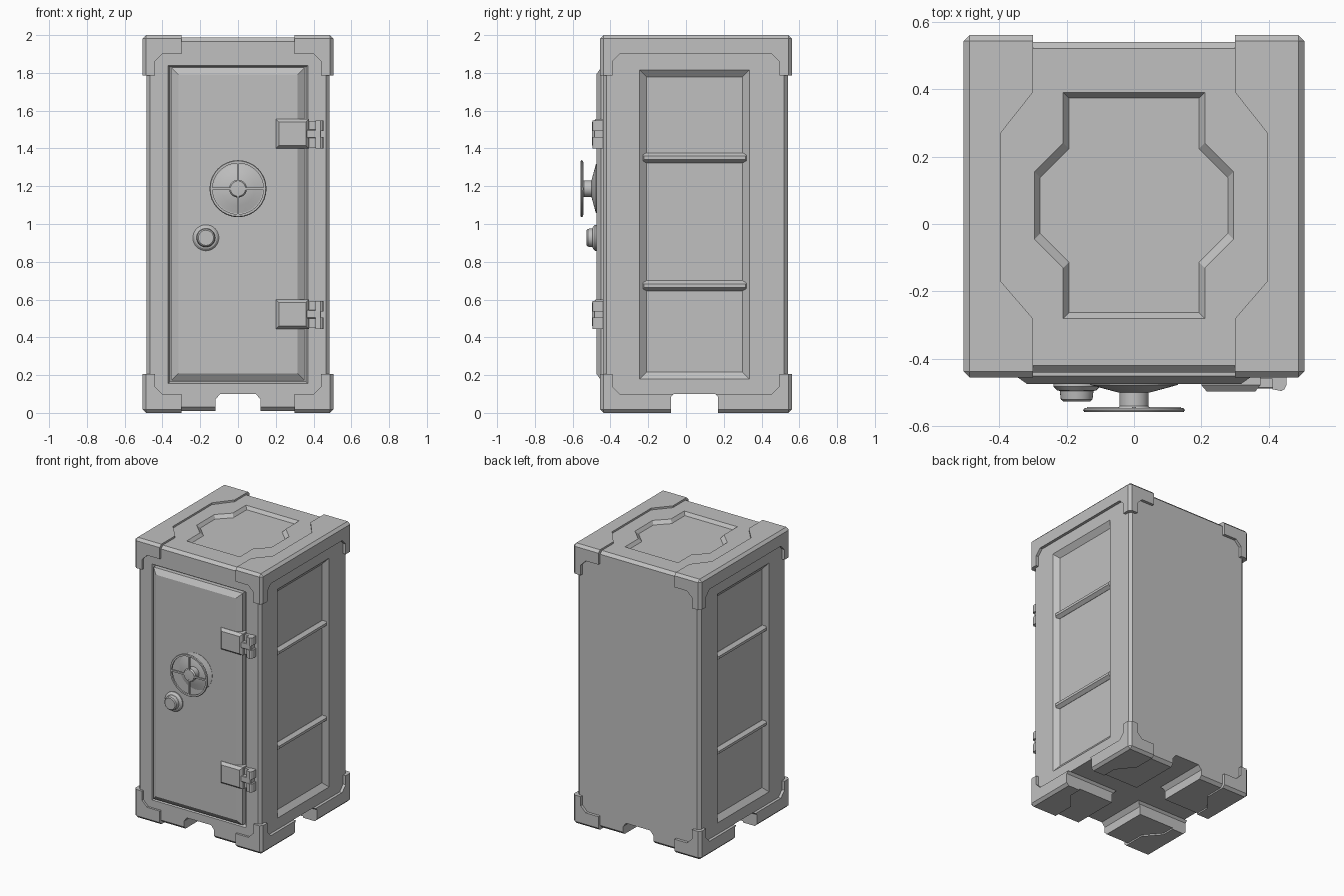
import bpy, bmesh, math
from mathutils import Matrix

if "Cube" in bpy.data.objects:
    bpy.data.objects.remove(bpy.data.objects["Cube"])

steel = bpy.data.materials.new("steel_grey")
steel.diffuse_color = (0.53, 0.53, 0.53, 1)
steel.use_nodes = True
steel.node_tree.nodes["Principled BSDF"].inputs["Base Color"].default_value = steel.diffuse_color


def finish(name, bm):
    bmesh.ops.remove_doubles(bm, verts=bm.verts, dist=1e-5)
    bmesh.ops.recalc_face_normals(bm, faces=bm.faces)
    me = bpy.data.meshes.new(name)
    bm.to_mesh(me)
    bm.free()
    me.materials.append(steel)
    ob = bpy.data.objects.new(name, me)
    bpy.context.collection.objects.link(ob)
    return ob


def loft(name, loops):
    """Solid skinned between matching 3D loops, capped at both ends."""
    bm = bmesh.new()
    rows = [[bm.verts.new(p) for p in lp] for lp in loops]
    n = len(rows[0])
    for a, b in zip(rows, rows[1:]):
        for i in range(n):
            j = (i + 1) % n
            bm.faces.new((a[i], a[j], b[j], b[i]))
    bm.faces.new(rows[0])
    bm.faces.new(rows[-1])
    return finish(name, bm)


def on_axis(poly, axis, v):
    """Place a 2D polygon on the plane axis = v."""
    put = {'x': lambda a, b: (v, a, b), 'y': lambda a, b: (a, v, b), 'z': lambda a, b: (a, b, v)}[axis]
    return [put(a, b) for a, b in poly]


def prism(name, poly, axis, lo, hi):
    return loft(name, [on_axis(poly, axis, lo), on_axis(poly, axis, hi)])


def rect(a0, a1, b0, b1, d=0.0):
    return [(a0 + d, b0 + d), (a1 - d, b0 + d), (a1 - d, b1 - d), (a0 + d, b1 - d)]


def box(name, x, y, z, bevel=0.0):
    ob = prism(name, rect(*x, *y), 'z', *z)
    if bevel:
        bm = bmesh.new()
        bm.from_mesh(ob.data)
        bmesh.ops.bevel(bm, geom=list(bm.edges), offset=bevel, segments=1, affect='EDGES')
        bm.to_mesh(ob.data)
        bm.free()
    return ob


def cut(ob, cutters):
    """Subtract every cutter, bake the result and delete the cutters."""
    for c in cutters:
        m = ob.modifiers.new("cut", 'BOOLEAN')
        m.operation, m.object, m.solver = 'DIFFERENCE', c, 'EXACT'
        c.hide_render = True
    dg = bpy.context.evaluated_depsgraph_get()
    me = bpy.data.meshes.new_from_object(ob.evaluated_get(dg))
    ob.modifiers.clear()
    ob.data = me
    for c in cutters:
        bpy.data.objects.remove(c)


def lathe(name, profile, cx, cz, steps=32):
    """Revolve (radius, y) points around an axis along y."""
    bm = bmesh.new()
    rows = []
    for i in range(steps):
        t = 2 * math.pi * i / steps
        rows.append([bm.verts.new((cx + r * math.cos(t), y, cz + r * math.sin(t))) for r, y in profile])
    for i in range(steps):
        a, b = rows[i], rows[(i + 1) % steps]
        for k in range(len(profile) - 1):
            bm.faces.new((a[k], a[k + 1], b[k + 1], b[k]))
    bmesh.ops.dissolve_degenerate(bm, dist=1e-6, edges=bm.edges)
    ob = finish(name, bm)
    bpy.ops.object.select_all(action='DESELECT')
    ob.select_set(True)
    bpy.context.view_layer.objects.active = ob
    bpy.ops.object.shade_smooth_by_angle(angle=math.radians(30))
    return ob


def groove_cutters():
    """Cross-shaped channel between the four feet."""
    front = [(-.12, -.1), (-.12, .07), (-.095, .1), (.095, .1), (.12, .07), (.12, -.1)]
    side = [(-.08, -.1), (-.08, .085), (-.065, .1), (.155, .1), (.17, .085), (.17, -.1)]
    return [prism("groove_y", front, 'y', -.8, .8), prism("groove_x", side, 'x', -.8, .8)]


# Body with sunken top, side panels, door pocket and foot channels
body = box("safe_body", (-.485, .485), (-.44, .54), (.01, 1.987), .02)
half = [(.21, .39), (.21, .24), (.295, .155), (.295, -.045), (.21, -.13), (.21, -.28)]
outer = half + [(-x, y) for x, y in reversed(half)]
inner = [(x - math.copysign(.017, x), y - math.copysign(.017, y - .055)) for x, y in outer]
cutters = [loft("top_cut", [on_axis(outer, 'z', 2.05), on_axis(outer, 'z', 1.987), on_axis(inner, 'z', 1.965)])]
for s in (-1, 1):
    cutters.append(loft("side_cut", [on_axis(rect(-.245, .335, .18, 1.815, d), 'x', s * x)
                                     for d, x in ((0, .6), (0, .485), (.037, .455))]))
cutters.append(loft("door_cut", [on_axis(rect(-.37, .37, .155, 1.84, d), 'y', y)
                                 for d, y in ((0, -.6), (0, -.44), (.01, -.42))]))
cut(body, cutters)
cut(body, groove_cutters())

# Ridges across the side panels
for s, side in ((-1, "left"), (1, "right")):
    for z, tag in ((.673, "lower"), (1.35, "upper")):
        loft(f"{side}_{tag}_ridge", [on_axis(rect(-.24, .333, z - .027, z + .027, d), 'x', s * x)
                                     for d, x in ((0, .45), (0, .457), (.018, .48))])

# Corner armour: bevelled block trimmed to rails with L-shaped ends
plan = [(.3, -.7), (.3, -.28), (.395, -.17), (.395, .27), (.3, .39), (.3, .7)]
plan = plan + [(-x, y) for x, y in reversed(plan)]


def notch(a0, a1, up):
    pts = [(a0, 1.6), (a0, 1.86), (a0 + .04, 1.9), (a1 - .04, 1.9), (a1, 1.86), (a1, 1.6)]
    return [(a, z if up else 2 - z) for a, z in pts]


for up in (True, False):
    name, z = ("top_armour", (1.787, 2.0)) if up else ("bottom_armour", (0.0, .205))
    # Only the outer faces carry a bevel: make it tall, then trim the inner end
    zz = (1.5, 2.0) if up else (0.0, .5)
    armour = box(name, (-.505, .505), (-.455, .56), zz, .018)
    trim = box("trim", (-.8, .8), (-.8, .8), (1.3, z[0]) if up else (z[1], .7))
    cut(armour, [trim])
    cut(armour, [prism("plan_cut", plan, 'z', zz[0] - .2, zz[1] + .2)])
    cut(armour, [prism("front_notch", notch(-.44, .44, up), 'y', -.8, .8)])
    cut(armour, [prism("side_notch", notch(-.39, .495, up), 'x', -.8, .8)])
    if not up:
        cut(armour, groove_cutters())

# Door slab with sloping border
loft("door", [on_axis(rect(-.352, .352, .172, 1.828, d), 'y', y)
              for d, y in ((0, -.41), (0, -.45), (.036, -.475))])

# Hinges: leaf, tongue and two rounded barrels each
hook = [(.41, -.43), (.41, -.49), (.437, -.495), (.446, -.49), (.452, -.478), (.452, -.43)]
for z, tag in ((.445, "lower"), (1.4, "upper")):
    loft(f"{tag}_hinge_leaf", [on_axis(rect(.2, .375, z, z + .155, d), 'y', y)
                               for d, y in ((0, -.43), (0, -.478), (.016, -.497))])
    box(f"{tag}_hinge_tongue", (.36, .44), (-.488, -.43), (z + .055, z + .1), .004)
    prism(f"{tag}_hinge_barrel_a", hook, 'z', z, z + .06)
    prism(f"{tag}_hinge_barrel_b", hook, 'z', z + .093, z + .148)
    box(f"{tag}_hinge_base", (.37, .42), (-.46, -.43), (z + .005, z + .145))

# Hand wheel: flared base, hub, rim and four spokes
WZ = 1.187
lathe("wheel_base", [(0, -.47), (.13, -.47), (.13, -.477), (.09, -.488), (.045, -.5), (0, -.5)], 0, WZ)
lathe("wheel_hub", [(0, -.48), (.043, -.48), (.043, -.54), (.047, -.545), (.04, -.555), (0, -.558)], 0, WZ)
lathe("wheel_rim", [(.135, -.546), (.147, -.546), (.151, -.552), (.147, -.558), (.135, -.558), (.135, -.546)], 0, WZ)
for i in range(4):
    spoke = box(f"wheel_spoke_{i + 1}", (.03, .14), (-.556, -.543), (-.006, .006))
    spoke.data.transform(Matrix.Translation((0, 0, WZ)) @ Matrix.Rotation(i * math.pi / 2, 4, 'Y'))

# Combination dial
lathe("dial", [(0, -.47), (.069, -.47), (.069, -.482), (.058, -.493), (.05, -.495),
               (.047, -.52), (.04, -.526), (0, -.526)], -.17, .927)
